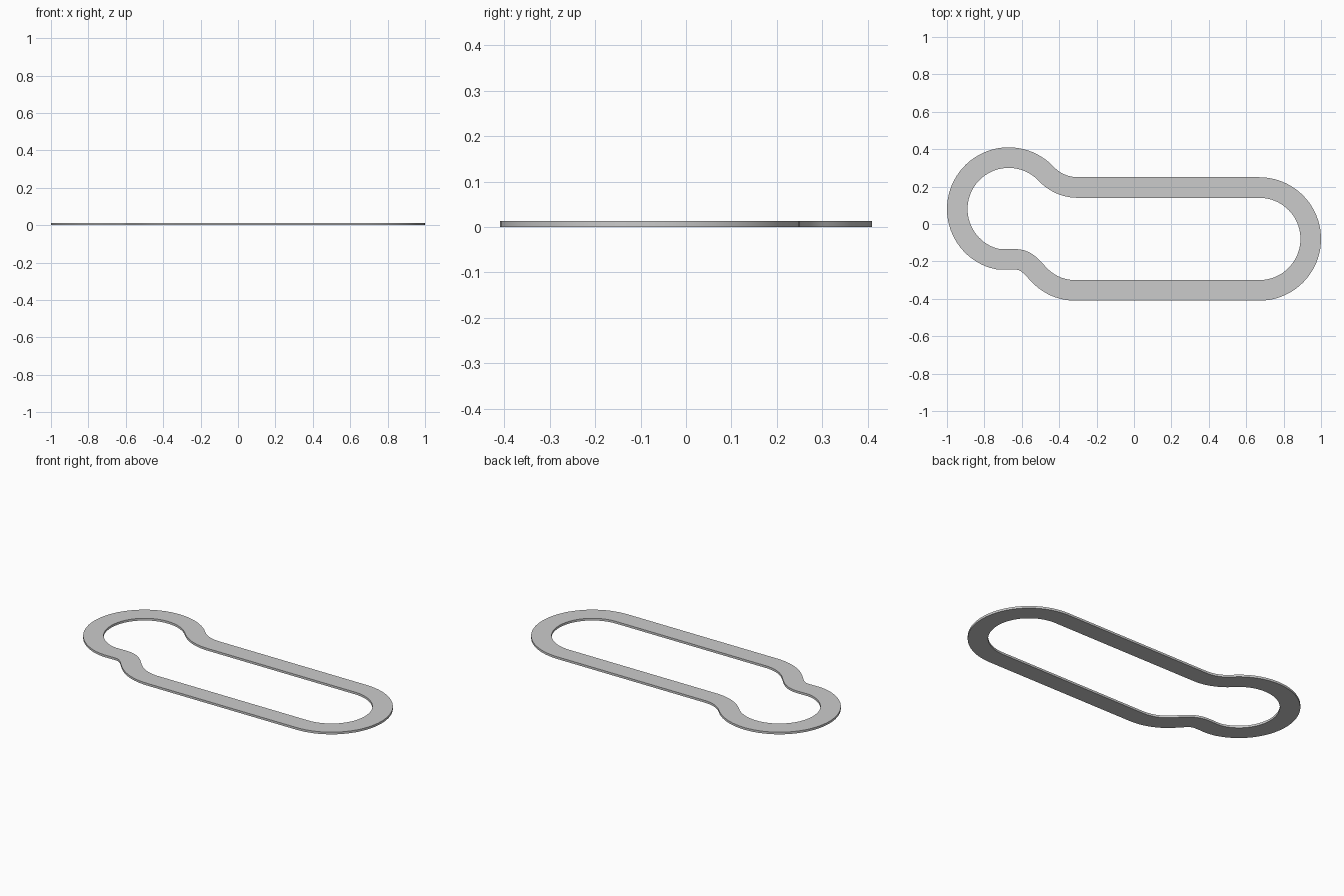
import bpy, bmesh, math
from mathutils import Vector
from mathutils.geometry import interpolate_bezier

if "Cube" in bpy.data.objects:
    bpy.data.objects.remove(bpy.data.objects["Cube"])

HALF_W, THICK, R = 0.055, 0.013, 0.275
LEFT, RIGHT = Vector((-0.67, 0.08)), Vector((0.67, -0.08))


def arc(c, r, a0, a1, n):
    angs = [math.radians(a0 + (a1 - a0) * i / n) for i in range(n + 1)]
    return [Vector((c[0] + r * math.cos(a), c[1] + r * math.sin(a))) for a in angs]


def blend(p0, h0, p1, h1, n=10):
    """Bezier between two points with headings in degrees."""
    p0, p1 = Vector(p0), Vector(p1)
    k = (p1 - p0).length * 0.36
    d = lambda h: Vector((math.cos(math.radians(h)), math.sin(math.radians(h)))) * k
    return [p.to_2d() for p in interpolate_bezier(
        p0.to_3d(), (p0 + d(h0)).to_3d(), (p1 - d(h1)).to_3d(), p1.to_3d(), n)]


# Centreline, counter-clockwise: right end, upper neck, left end, lower neck
fr = 0.233
fc = Vector((-0.30, RIGHT.y + R + fr))
neck = math.degrees(math.atan2(fc.y - LEFT.y, fc.x - LEFT.x))
path = arc(RIGHT, R, -90, 90, 40)
path += arc(fc, fr, 270, 180 + neck, 12)
path += arc(LEFT, R, neck, 252, 44)
a, b, c = (-0.62, -0.190), (-0.503, -0.276), (-0.31, RIGHT.y - R)
path += blend(path[-1], -18, a, -6, 6)
path += blend(a, -6, b, -45)
path += blend(b, -45, c, 0, 12)

# Drop coincident joints
pts = []
for p in path:
    if not pts or (p - pts[-1]).length > 1e-3:
        pts.append(p)

# Rectangular section swept round the closed centreline
bm = bmesh.new()
rings = []
for i, p in enumerate(pts):
    t0 = (p - pts[i - 1]).normalized()
    t1 = (pts[(i + 1) % len(pts)] - p).normalized()
    t = (t0 + t1).normalized()
    off = Vector((t.y, -t.x)) * HALF_W
    rings.append([bm.verts.new((*(p + off * s), z))
                  for s, z in ((1, 0), (1, THICK), (-1, THICK), (-1, 0))])
for i, r0 in enumerate(rings):
    r1 = rings[(i + 1) % len(rings)]
    for j in range(4):
        k = (j + 1) % 4
        bm.faces.new((r0[j], r1[j], r1[k], r0[k]))
bmesh.ops.recalc_face_normals(bm, faces=bm.faces)
mesh = bpy.data.meshes.new("gasket")
bm.to_mesh(mesh)
bm.free()

gasket = bpy.data.objects.new("gasket", mesh)
bpy.context.collection.objects.link(gasket)
bpy.context.view_layer.objects.active = gasket
gasket.select_set(True)
bpy.ops.object.shade_smooth_by_angle(angle=math.radians(30))
